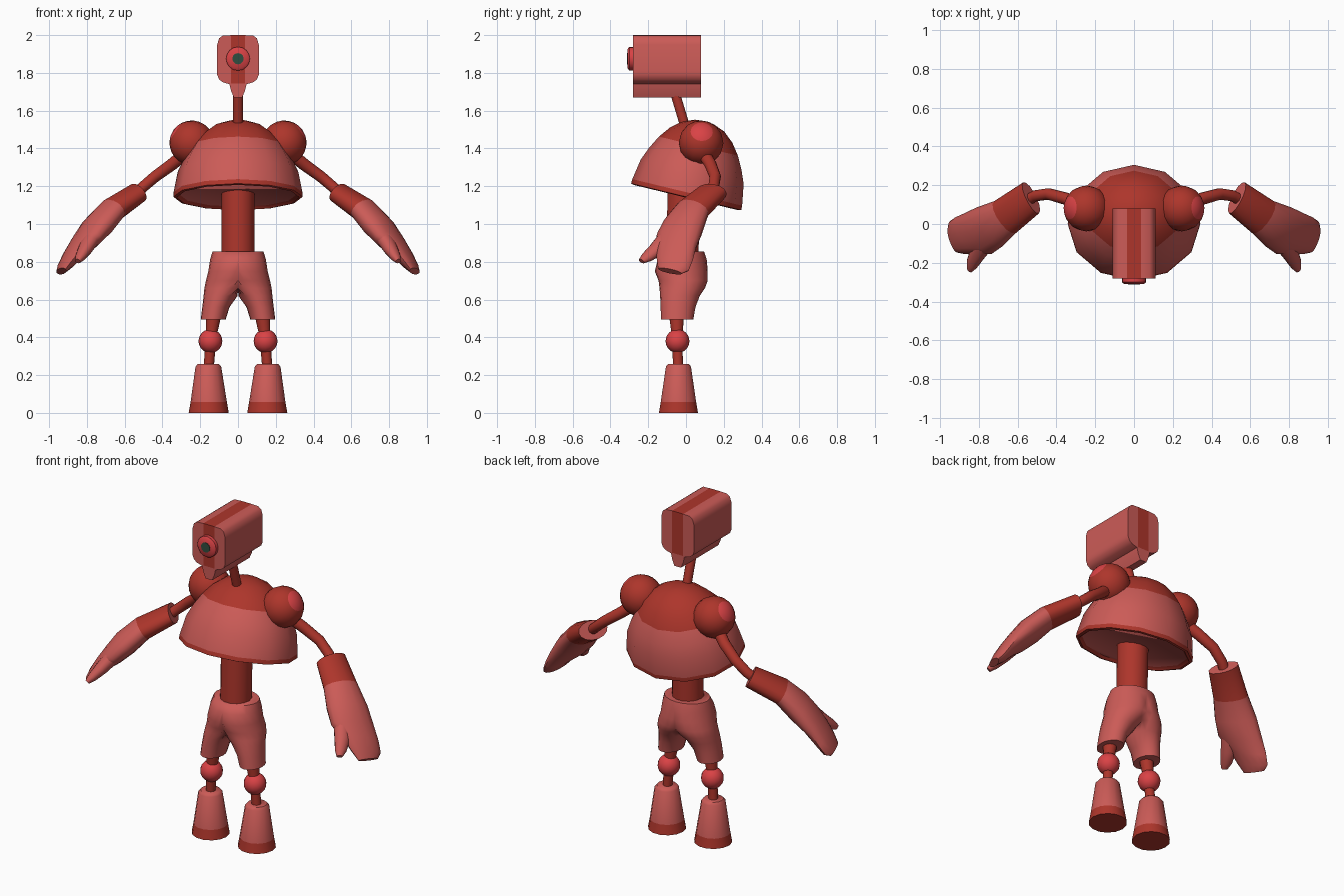
import bpy, bmesh, math
from mathutils import Vector

if "Cube" in bpy.data.objects:
    bpy.data.objects.remove(bpy.data.objects["Cube"])


def material(name, rgb):
    m = bpy.data.materials.new(name)
    m.diffuse_color = (*rgb, 1)
    m.use_nodes = True
    m.node_tree.nodes["Principled BSDF"].inputs["Base Color"].default_value = m.diffuse_color
    return m


DARK, PINK, BRIGHT, LENS = range(4)
MATS = [material("dark_red", (0.42, 0.036, 0.024)),
        material("dusty_pink", (0.60, 0.105, 0.095)),
        material("bright_red", (0.70, 0.055, 0.06)),
        material("lens_green", (0.03, 0.075, 0.05))]


def finish(name, bm, rule, angle=40):
    """Turn bmesh into a smooth object; rule(face) gives its material."""
    bmesh.ops.recalc_face_normals(bm, faces=bm.faces)
    for f in bm.faces:
        f.material_index = rule(f)
    me = bpy.data.meshes.new(name)
    bm.to_mesh(me)
    bm.free()
    ob = bpy.data.objects.new(name, me)
    bpy.context.collection.objects.link(ob)
    for m in MATS:
        me.materials.append(m)
    bpy.ops.object.select_all(action='DESELECT')
    ob.select_set(True)
    bpy.context.view_layer.objects.active = ob
    bpy.ops.object.shade_smooth_by_angle(angle=math.radians(angle))
    return ob


def loft(name, rings, mats, caps, n=16, angle=40):
    """Ellipse rings (centre, u, v) joined in order, one material per span."""
    bm = bmesh.new()
    layer = bm.faces.layers.int.new("span")
    loops = []
    for c, u, v in rings:
        loops.append([bm.verts.new(c + u * math.cos(2 * math.pi * i / n)
                                   + v * math.sin(2 * math.pi * i / n)) for i in range(n)])
    for k, (a, b) in enumerate(zip(loops, loops[1:])):
        for i in range(n):
            j = (i + 1) % n
            bm.faces.new((a[i], a[j], b[j], b[i]))[layer] = mats[k]
    bm.faces.new(loops[0])[layer] = caps[0]
    bm.faces.new(loops[-1])[layer] = caps[1]
    return finish(name, bm, lambda f: f[layer], angle)


def tube(name, pts, radii, mats, caps, n=14, angle=40):
    """Round tube along points."""
    pts = [Vector(p) for p in pts]
    rings = []
    for i, p in enumerate(pts):
        d = pts[min(i + 1, len(pts) - 1)] - pts[max(i - 1, 0)]
        side = Vector((0, 1, 0)) if abs(d.normalized().y) < 0.9 else Vector((1, 0, 0))
        u = d.cross(side).normalized()
        v = d.cross(u).normalized()
        rings.append((p, u * radii[i], v * radii[i]))
    return loft(name, rings, mats, caps, n, angle)


def flat_limb(name, s, sections, mats, caps):
    """Flattened limb: (centre, wide half-axis, thickness) for each section."""
    cs = [Vector(c) for c, w, t in sections]
    rings = []
    for i, (c, w, t) in enumerate(sections):
        d = cs[min(i + 1, len(cs) - 1)] - cs[max(i - 1, 0)]
        w = Vector(w)
        v = d.cross(w).normalized() * t
        flip = Vector((s, 1, 1))
        rings.append((cs[i] * flip, w * flip, v * flip))
    return loft(name, rings, mats, caps, 14, 50)


def ball(name, centre, r, rule, axis=(0, 0, 1)):
    bm = bmesh.new()
    bmesh.ops.create_uvsphere(bm, u_segments=16, v_segments=12, radius=r)
    bm.transform(Vector((0, 0, 1)).rotation_difference(Vector(axis)).to_matrix().to_4x4())
    bmesh.ops.recalc_face_normals(bm, faces=bm.faces)
    ob = finish(name, bm, rule)
    ob.location = centre
    return ob


# Head: columns (x, top, bottom) lofted from front to back, with a central stripe
half = [(0.0, 2.0, 1.67), (0.022, 2.0, 1.67), (0.037, 2.0, 1.705), (0.045, 1.999, 1.74),
        (0.08, 1.998, 1.75), (0.1, 1.983, 1.765), (0.11, 1.95, 1.79)]
cols = [(-x, t, b) for x, t, b in reversed(half[1:])] + half
bm = bmesh.new()
grid = [[[bm.verts.new((x, y, z)) for z in (t, max(1.745, b + 0.02), b)]
         for x, t, b in cols] for y in (-0.28, 0.08)]
for i in range(len(cols) - 1):
    for g in grid:
        for r in (0, 1):
            bm.faces.new((g[i][r], g[i + 1][r], g[i + 1][r + 1], g[i][r + 1]))
    for r in (0, 2):
        bm.faces.new((grid[0][i][r], grid[0][i + 1][r], grid[1][i + 1][r], grid[1][i][r]))
for i in (0, -1):
    for r in (0, 1):
        bm.faces.new((grid[0][i][r], grid[0][i][r + 1], grid[1][i][r + 1], grid[1][i][r]))


def head_rule(f):
    c = f.calc_center_median()
    return DARK if abs(c.x) < 0.037 and c.z > 1.75 else PINK


finish("head", bm, head_rule, 50)

# Eye and lens
tube("eye", [(0, -0.27, 1.875), (0, -0.3, 1.875), (0, -0.31, 1.875)],
     [0.063, 0.063, 0.05], [BRIGHT] * 2, (BRIGHT, BRIGHT), 16)
tube("eye_lens", [(0, -0.308, 1.875), (0, -0.313, 1.875)],
     [0.03, 0.03], [LENS], (LENS, LENS), 12)

# Neck and waist
tube("neck", [(0, -0.06, 1.7), (0, 0.0, 1.5)], [0.026, 0.026], [DARK], (DARK, DARK))
tube("waist", [(0, -0.02, 0.83), (0, -0.01, 1.2)], [0.088, 0.088], [DARK], (DARK, DARK))

# Torso: tilted dome, dark crown and rim, pale underside
up = Vector((0, 0.235, 0.972))
back = Vector((0, 0.972, -0.235))
base = Vector((0, 0.0, 1.14))
profile = [(0.27, 0.015), (0.285, 0.0), (0.3, 0.004), (0.299, 0.028), (0.28, 0.14), (0.252, 0.21),
           (0.215, 0.28), (0.17, 0.34), (0.115, 0.387), (0.05, 0.412), (0.004, 0.416)]
loft("torso", [(base + up * h, back * r, Vector((r * 1.14, 0, 0))) for r, h in profile],
     [DARK] * 3 + [PINK] * 3 + [DARK] * 4, (PINK, DARK), 12, 45)

for s, side in ((1, "left"), (-1, "right")):
    # Shoulder with a bright end cap
    axis = Vector((s * 0.8, 0.03, 0.55)).normalized()
    ball(side + "_shoulder", (s * 0.245, 0.08, 1.43), 0.118,
         lambda f: BRIGHT if f.calc_center_median().normalized().dot(axis) > 0.87 else DARK, axis)

    # Upper arm
    arm = [(0.27, 0.09, 1.38), (0.35, 0.13, 1.315), (0.44, 0.155, 1.25),
           (0.51, 0.145, 1.19), (0.56, 0.115, 1.145)]
    tube(side + "_upper_arm", [(s * x, y, z) for x, y, z in arm],
         [0.034, 0.032, 0.03, 0.029, 0.029], [DARK] * 4, (DARK, DARK))

    # Forearm cuff running into the mitten hand, and a thumb
    flat_limb(side + "_forearm_hand", s, [
        ((0.53, 0.135, 1.165), (0.04, 0.08, 0.0), 0.055),
        ((0.665, 0.035, 1.075), (0.055, 0.083, -0.01), 0.065),
        ((0.745, -0.015, 0.985), (0.067, 0.1, -0.02), 0.07),
        ((0.805, -0.05, 0.91), (0.07, 0.105, -0.03), 0.058),
        ((0.865, -0.06, 0.845), (0.055, 0.095, -0.04), 0.045),
        ((0.91, -0.07, 0.785), (0.038, 0.085, -0.03), 0.034),
        ((0.935, -0.085, 0.75), (0.022, 0.062, -0.012), 0.02)],
        [DARK] + [PINK] * 5, (PINK, PINK))
    flat_limb(side + "_thumb", s, [
        ((0.765, -0.085, 0.94), (0.03, 0.045, -0.01), 0.045),
        ((0.81, -0.155, 0.865), (0.025, 0.036, -0.01), 0.036),
        ((0.835, -0.205, 0.825), (0.02, 0.026, -0.01), 0.026),
        ((0.848, -0.235, 0.803), (0.01, 0.014, -0.005), 0.014)],
        [PINK] * 3, (PINK, PINK))

    # Leg rod, knee ball and flared foot
    tube(side + "_leg_rod", [(s * 0.128, -0.05, 0.53), (s * 0.143, -0.047, 0.4),
                             (s * 0.155, -0.042, 0.24)],
         [0.042, 0.028, 0.027], [DARK] * 2, (DARK, DARK))
    ball(side + "_knee", (s * 0.146, -0.045, 0.38), 0.063, lambda f: BRIGHT)
    tube(side + "_foot", [(s * 0.155, -0.04, 0), (s * 0.155, -0.04, 0.058),
                          (s * 0.157, -0.04, 0.245), (s * 0.157, -0.04, 0.26)],
         [0.106, 0.096, 0.068, 0.055], [DARK, PINK, PINK], (DARK, PINK), 14, 50)

# Shorts: half-sections (z, centre x, half x, centre y, half y), mirrored across x = 0
shorts = [(0.855, 0, 0.135, -0.012, 0.108), (0.81, 0, 0.148, -0.02, 0.13),
          (0.75, 0.012, 0.145, -0.025, 0.14), (0.70, 0.035, 0.135, -0.015, 0.13),
          (0.66, 0.065, 0.113, -0.02, 0.12), (0.62, 0.092, 0.09, -0.032, 0.105),
          (0.56, 0.117, 0.072, -0.042, 0.092), (0.495, 0.131, 0.066, -0.047, 0.086)]
ob = loft("shorts", [(Vector((cx, cy, z)), Vector((hx, 0, 0)), Vector((0, hy, 0)))
                     for z, cx, hx, cy, hy in shorts], [PINK] * 7, (PINK, PINK), 20, 60)
bm = bmesh.new()
bm.from_mesh(ob.data)
for v in bm.verts:
    v.co.x = max(0, v.co.x)
inner = [f for f in bm.faces if all(v.co.x < 1e-5 for v in f.verts)]
bmesh.ops.delete(bm, geom=inner, context='FACES')
bm.to_mesh(ob.data)
bm.free()
mirror = ob.modifiers.new("mirror", 'MIRROR')
mirror.merge_threshold = 0.0005
